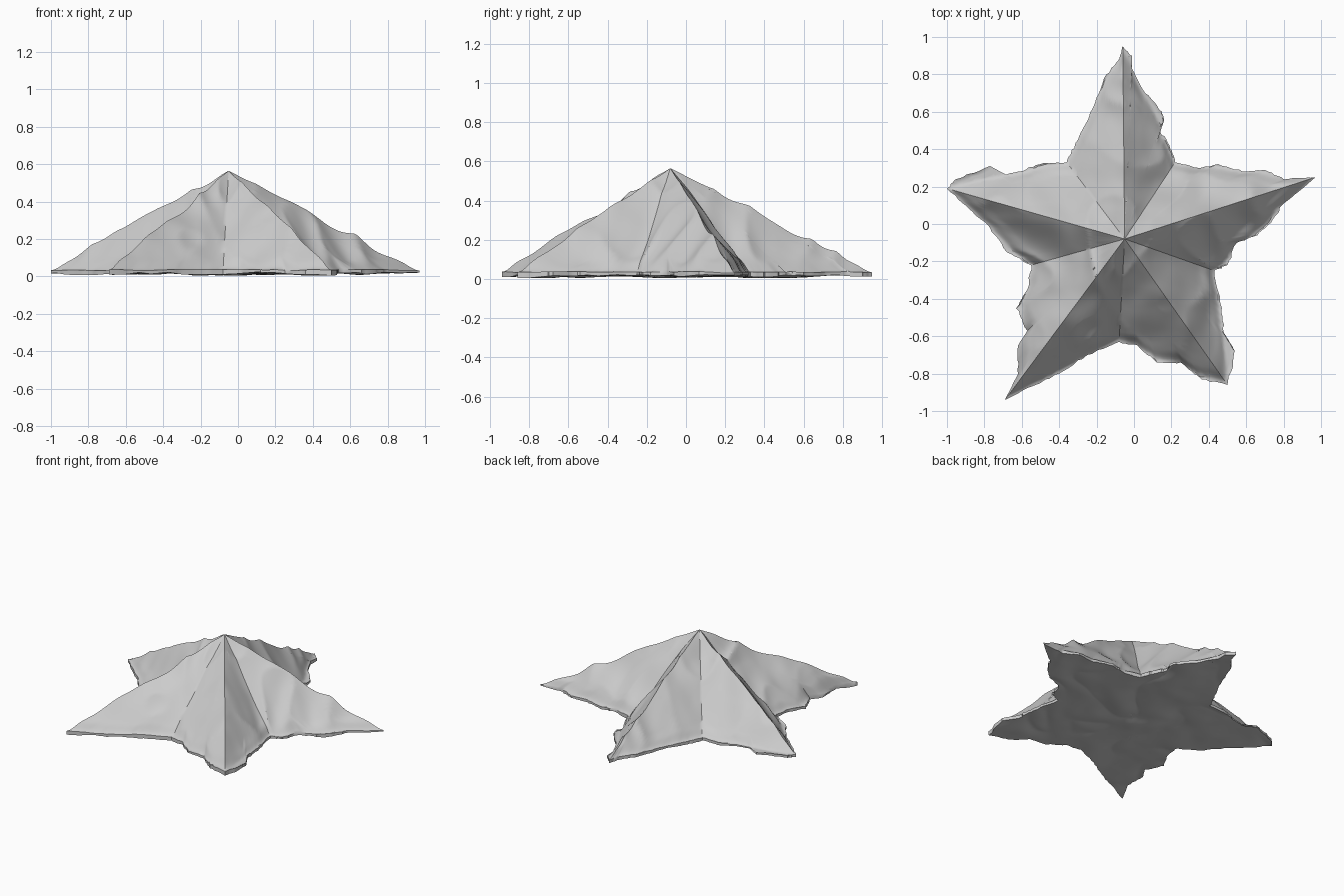
import bpy, bmesh, random
from mathutils import Vector, noise

if "Cube" in bpy.data.objects:
    bpy.data.objects.remove(bpy.data.objects["Cube"])

random.seed(4)
APEX = Vector((-0.05, -0.08))
TOP, RIM, ROWS, SUB = 0.565, 0.035, 56, 6

# Ragged outline, one run per half arm: tip -> notch, notch -> tip, ...
HALVES = [
    [(-.06, .95), (-.01, .9), (-.01, .83), (.06, .7), (.15, .6), (.16, .55), (.13, .51), (.19, .42)],
    [(.22, .33), (.35, .30), (.45, .32), (.58, .28), (.70, .29), (.80, .24), (.86, .245)],
    [(.97, .25), (.8, .11), (.74, .02), (.66, -.06), (.55, -.1), (.5, -.22)],
    [(.43, -.25), (.47, -.45), (.48, -.58), (.54, -.68), (.53, -.74)],
    [(.5, -.86), (.36, -.83), (.25, -.74), (.12, -.74), (.02, -.65)],
    [(-.08, -.63), (-.25, -.7), (-.4, -.8), (-.55, -.87)],
    [(-.69, -.94), (-.62, -.8), (-.62, -.65), (-.57, -.57), (-.63, -.45), (-.57, -.35)],
    [(-.55, -.22), (-.68, -.15), (-.77, -.02), (-.88, .08)],
    [(-1.0, .19), (-.95, .24), (-.77, .31), (-.74, .25), (-.62, .28), (-.5, .32)],
    [(-.36, .33), (-.3, .45), (-.22, .62), (-.16, .78), (-.08, .88)],
]


def slope_height(p, a, b):
    """Height on the flat facet through the apex and rim corners a, b."""
    d, u, v = p - APEX, a - APEX, b - APEX
    det = u.x * v.y - u.y * v.x
    s = (d.x * v.y - d.y * v.x) / det
    t = (u.x * d.y - u.y * d.x) / det
    return TOP - (s + t) * (TOP - RIM)


def ripples(x, y, seed):
    """Folded, flowing relief made from warped creases."""
    w = noise.noise_vector(Vector((x * 2.2, y * 2.2, seed)))
    q = Vector((x * 3.2 + w.x, y * 3.2 + w.y, seed + w.z))
    fold = 0.5 - abs(noise.noise(q)) * 2.2
    fine = noise.noise(Vector((x * 9, y * 9, seed + 5)))
    return fold + 0.3 * fine


# Rim points, subdivided and slightly chipped between the drawn points
rim = []
for i, run in enumerate(HALVES):
    nxt = HALVES[(i + 1) % len(HALVES)][0]
    a, b = Vector(run[0]), Vector(nxt)
    pts = [Vector(p) for p in run] + [b]
    for p, q in zip(pts, pts[1:]):
        for k in range(SUB):
            r = p.lerp(q, k / SUB)
            if k:
                r += (r - APEX).normalized() * random.uniform(-.007, .007)
            rim.append((r, a, b))

bm = bmesh.new()


def fan(centre_z, height, flip):
    """Concentric rows from a centre vertex out to the rim."""
    centre = bm.verts.new((APEX.x, APEX.y, centre_z))
    rows = []
    for j in range(1, ROWS + 1):
        f = j / ROWS
        row = []
        for r, a, b in rim:
            p = APEX.lerp(r, f)
            row.append(bm.verts.new((p.x, p.y, height(p, a, b, f))))
        rows.append(row)
    n = len(rim)
    for i in range(n):
        k = (i + 1) % n
        faces = [(centre, rows[0][k], rows[0][i])]
        faces += [(r0[i], r0[k], r1[k], r1[i]) for r0, r1 in zip(rows, rows[1:])]
        for fc in faces:
            bm.faces.new(fc[::-1] if flip else fc)
    return rows[-1]


def upper(p, a, b, f):
    fade = min(1, f * 4) * min(1, (1 - f) * 6)
    z = slope_height(p, a, b) + 0.026 * ripples(p.x, p.y, 1.7) * fade
    if f > 0.9:                       # settle onto the thin rim
        z += (RIM + 0.006 * ripples(p.x, p.y, 3) - z) * ((f - 0.9) / 0.1) ** 2
    return max(z, 0.03)


def under(p, a, b, f):
    return min(0.027, max(0.0, 0.016 + 0.012 * ripples(p.x, p.y, 8.3)))


# Faceted upper slopes, rippled underside, and the thin edge joining them
top_rim = fan(TOP, upper, False)
low_rim = fan(0.02, under, True)
for i in range(len(rim)):
    k = (i + 1) % len(rim)
    bm.faces.new((top_rim[i], top_rim[k], low_rim[k], low_rim[i]))
bmesh.ops.recalc_face_normals(bm, faces=bm.faces)

mesh = bpy.data.meshes.new("star_rock")
bm.to_mesh(mesh)
bm.free()
star = bpy.data.objects.new("star_rock", mesh)
bpy.context.collection.objects.link(star)
bpy.context.view_layer.objects.active = star
star.select_set(True)
bpy.ops.object.shade_smooth_by_angle(angle=0.6)
